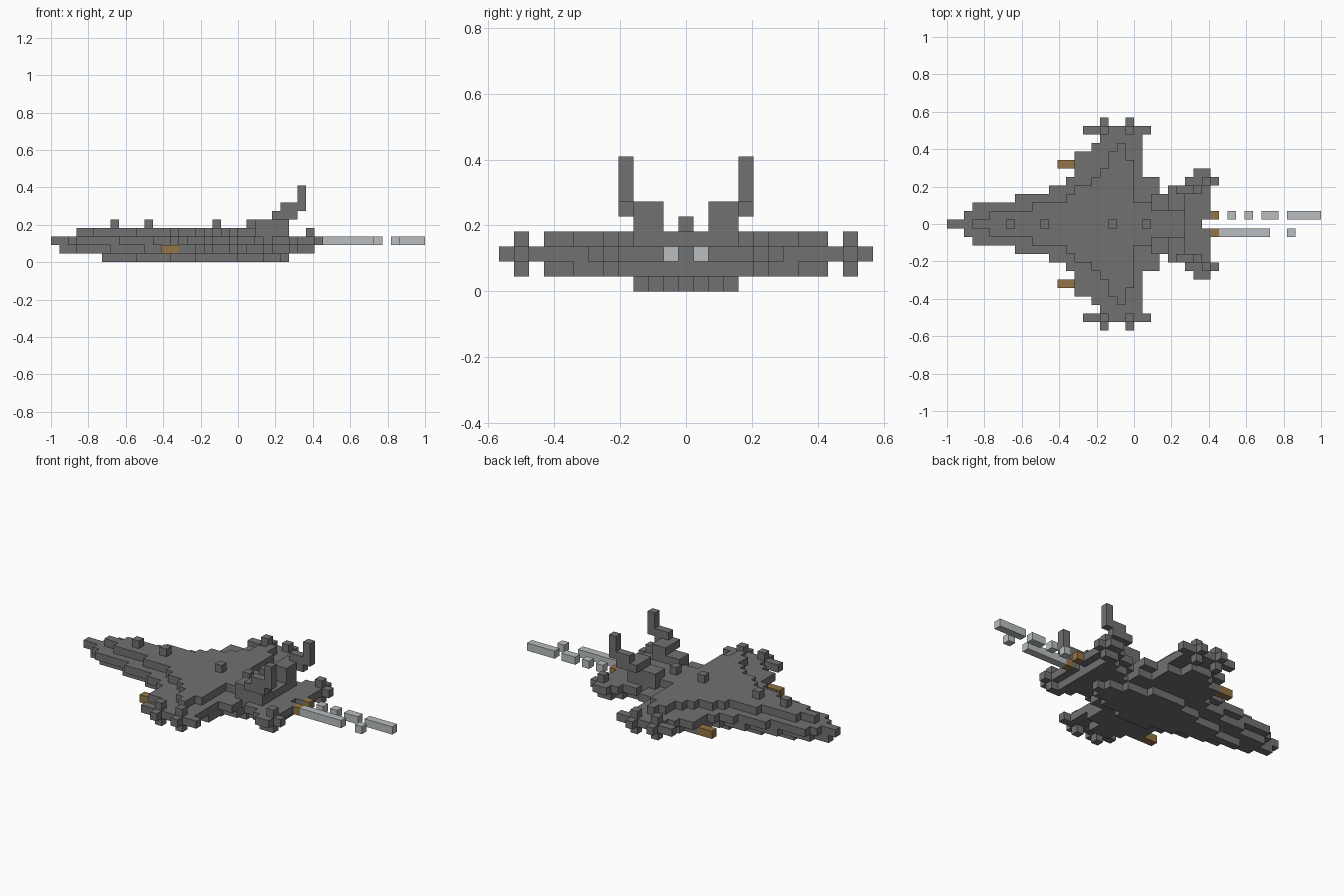
import bpy
import bmesh
from mathutils import Vector

if "Cube" in bpy.data.objects:
    bpy.data.objects.remove(bpy.data.objects["Cube"], do_unlink=True)

UNIT = 2 / 44  # edge of one building block


def make_material(name, colour):
    material = bpy.data.materials.new(name)
    material.use_nodes = True
    material.diffuse_color = colour
    material.node_tree.nodes["Principled BSDF"].inputs["Base Color"].default_value = colour
    return material


hull_grey = make_material("hull grey", (0.165, 0.165, 0.165, 1))
brass_brown = make_material("brass brown", (0.29, 0.18, 0.065, 1))
exhaust_grey = make_material("pale exhaust grey", (0.49, 0.515, 0.525, 1))


def block(along, across, up):
    """Cells of a box; every range is inclusive."""
    return {(i, j, k)
            for i in range(along[0], along[1] + 1)
            for j in range(across[0], across[1] + 1)
            for k in range(up[0], up[1] + 1)}


def mirrored(cells):
    return cells | {(i, -j, k) for i, j, k in cells}


def layer(level, start, steps):
    """Symmetric deck given as successive (length, half width) steps."""
    cells = set()
    for length, half in steps:
        cells |= block((start, start + length - 1), (-half, half), (level, level))
        start += length
    return cells


def cross(i, j):
    """Small star-shaped thruster around a cell of the middle deck."""
    return (block((i, i), (j, j), (1, 3)) | block((i, i), (j - 1, j + 1), (2, 2))
            | block((i - 1, i + 1), (j, j), (2, 2)))


def build(name, cells, material):
    """Skin the outside of a set of cells and merge its flat faces."""
    bm = bmesh.new()
    for cell in cells:
        centre = Vector((cell[0] + 0.5 - 22, cell[1], cell[2] + 0.5)) * UNIT
        for axis in range(3):
            for sign in (-1, 1):
                near = list(cell)
                near[axis] += sign
                if tuple(near) in cells:
                    continue
                n, u, v = Vector(), Vector(), Vector()
                n[axis] = sign
                u[(axis + 1) % 3] = 1
                v = n.cross(u)
                corners = [n + u + v, n - u + v, n - u - v, n + u - v]
                bm.faces.new([bm.verts.new(centre + c * UNIT / 2) for c in corners])
    bmesh.ops.remove_doubles(bm, verts=bm.verts, dist=UNIT / 50)
    bmesh.ops.dissolve_limit(bm, angle_limit=0.02, verts=bm.verts, edges=bm.edges)
    mesh = bpy.data.meshes.new(name)
    bm.to_mesh(mesh)
    bm.free()
    mesh.materials.append(material)
    obj = bpy.data.objects.new(name, mesh)
    bpy.context.collection.objects.link(obj)
    return obj


# Hull decks from the keel upwards
keel = layer(0, 6, [(4, 0), (4, 1), (3, 2), (5, 3), (3, 2), (2, 1), (1, 0)])
lower_deck = layer(1, 1, [(2, 0), (4, 1), (4, 2), (3, 3), (1, 4), (2, 7), (1, 8),
                          (3, 9), (2, 7), (2, 4), (1, 2), (2, 3), (1, 4), (1, 5)])
main_deck = layer(2, 0, [(2, 0), (1, 1), (5, 2), (4, 3), (2, 4), (1, 5), (2, 8),
                         (1, 9), (5, 10), (2, 5), (1, 3), (2, 4), (1, 5), (1, 6)])
main_deck |= mirrored(block((30, 30), (1, 6), (2, 2)))  # notch in the stern
upper_deck = layer(3, 3, [(2, 0), (5, 1), (4, 2), (1, 3), (2, 4), (1, 5), (1, 6),
                          (1, 8), (1, 9), (1, 7), (2, 2), (4, 3)])
build("hull", keel | lower_deck | main_deck | upper_deck, hull_grey)

# Wing tip rails with two thrusters each, and tail thrusters
tips = block((16, 23), (11, 11), (2, 2)) | cross(18, 11) | cross(21, 11)
build("wing_tips", mirrored(tips), hull_grey)
build("tail_thrusters", mirrored(cross(30, 5)), hull_grey)

# Turrets along the spine
for number, i in enumerate((7, 11, 19, 23), 1):
    build(f"spine_turret_{number}", {(i, 0, 4)}, hull_grey)

# Twin tail fins: stepped base and upright blade
fin = (block((24, 27), (2, 3), (4, 4)) | block((26, 27), (2, 3), (5, 5))
       | block((26, 28), (4, 4), (5, 5)) | block((27, 29), (4, 4), (6, 6))
       | block((29, 29), (4, 4), (7, 8)))
build("tail_fins", mirrored(fin), hull_grey)

# Brass wing guns and engine nozzles
build("wing_guns", mirrored(block((13, 14), (7, 7), (1, 1))), brass_brown)
build("engine_nozzles", mirrored({(31, 1, 2)}), brass_brown)

# Broken exhaust trails behind the engines
trails = {"left_trail": (1, [(33, 33), (35, 35), (37, 38), (40, 43)]),
          "right_trail": (-1, [(32, 37), (40, 40)])}
for name, (j, pieces) in trails.items():
    cells = set()
    for piece in pieces:
        cells |= block(piece, (j, j), (2, 2))
    build(name, cells, exhaust_grey)
